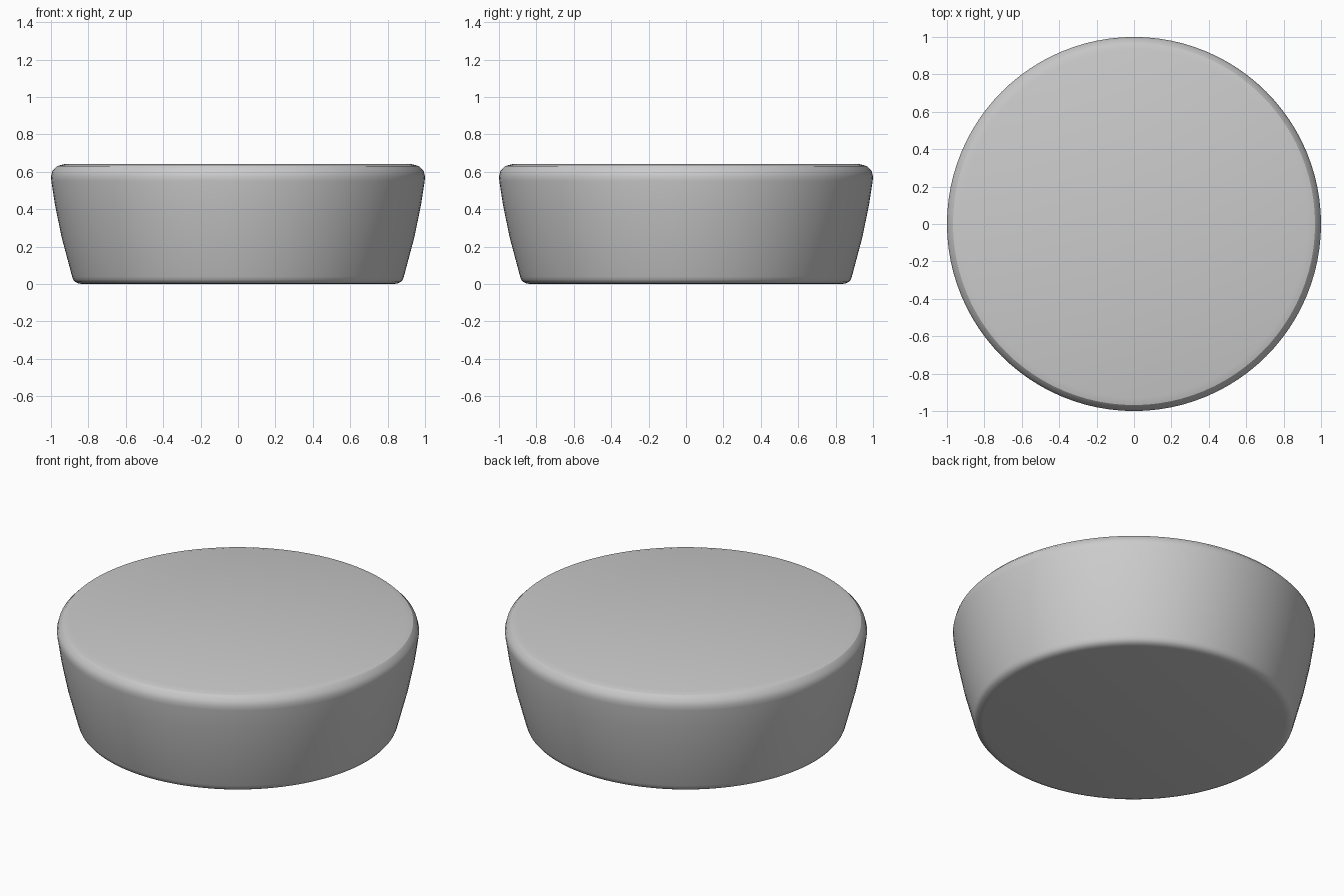
import bpy
import bmesh
import math

if "Cube" in bpy.data.objects:
    bpy.data.objects.remove(bpy.data.objects["Cube"])

SEGMENTS = 96

# Half-section (radius, height): base, rounded foot, bowed wall, rounded rim, flat top
PROFILE = [
    (0.835, 0.0), (0.855, 0.003), (0.871, 0.011), (0.881, 0.023), (0.887, 0.04),
    (0.943, 0.25), (0.978, 0.42), (0.998, 0.55),
    (1.0, 0.575), (0.992, 0.605), (0.968, 0.63), (0.93, 0.64),
]


def lathe(name, profile, segments):
    bm = bmesh.new()
    rings = []
    for r, z in profile:
        rings.append([bm.verts.new((r * math.cos(2 * math.pi * i / segments),
                                    r * math.sin(2 * math.pi * i / segments), z))
                      for i in range(segments)])
    for low, high in zip(rings, rings[1:]):
        for i in range(segments):
            j = (i + 1) % segments
            bm.faces.new((low[i], low[j], high[j], high[i]))
    bm.faces.new(rings[0][::-1])
    bm.faces.new(rings[-1])
    mesh = bpy.data.meshes.new(name)
    bm.to_mesh(mesh)
    bm.free()
    obj = bpy.data.objects.new(name, mesh)
    bpy.context.collection.objects.link(obj)
    return obj


# Tapered round body
body = lathe("round_body", PROFILE, SEGMENTS)
bpy.context.view_layer.objects.active = body
body.select_set(True)
bpy.ops.object.shade_smooth_by_angle(angle=math.radians(30))
